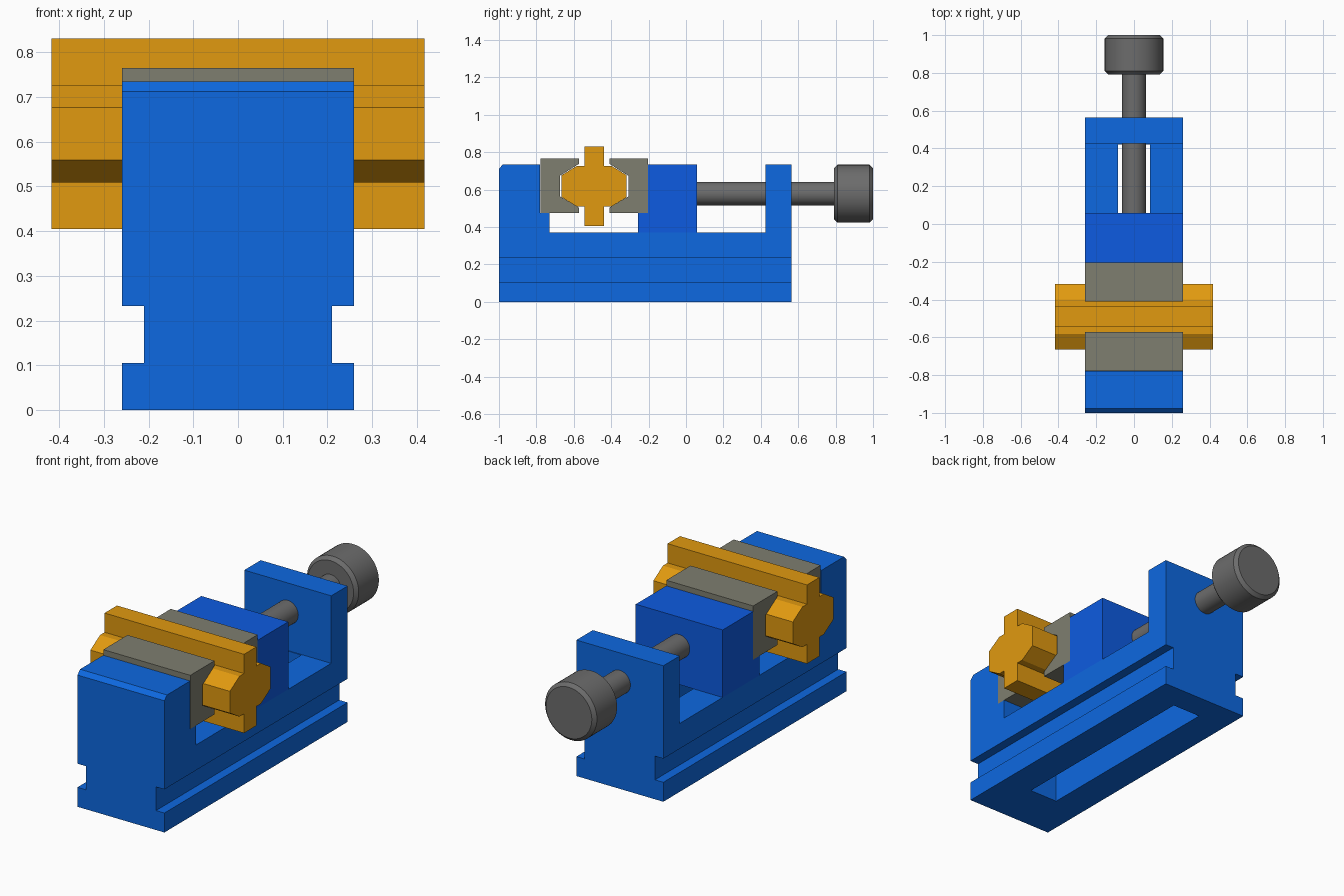
import bpy, bmesh, math
from mathutils import Matrix

if "Cube" in bpy.data.objects:
    bpy.data.objects.remove(bpy.data.objects["Cube"])


def material(name, color):
    m = bpy.data.materials.new(name)
    m.diffuse_color = (*color, 1)
    m.use_nodes = True
    m.node_tree.nodes["Principled BSDF"].inputs["Base Color"].default_value = m.diffuse_color
    return m


BLUE = material("blue", (0.004, 0.14, 0.75))
DEEP_BLUE = material("deep_blue", (0.004, 0.105, 0.75))
ORANGE = material("orange", (0.75, 0.32, 0.005))
STONE = material("stone_grey", (0.21, 0.21, 0.16))
STEEL = material("steel_grey", (0.15, 0.15, 0.15))


def finish(name, bm, mat=None):
    bmesh.ops.recalc_face_normals(bm, faces=bm.faces)
    me = bpy.data.meshes.new(name)
    bm.to_mesh(me)
    bm.free()
    ob = bpy.data.objects.new(name, me)
    bpy.context.collection.objects.link(ob)
    if mat:
        me.materials.append(mat)
    return ob


def extrude_profile(name, pts, half_width, mat):
    """Extrude a (y, z) outline symmetrically along x."""
    bm = bmesh.new()
    face = bm.faces.new([bm.verts.new((-half_width, y, z)) for y, z in pts])
    new = bmesh.ops.extrude_face_region(bm, geom=[face])["geom"]
    bmesh.ops.translate(bm, vec=(2 * half_width, 0, 0),
                        verts=[v for v in new if isinstance(v, bmesh.types.BMVert)])
    return finish(name, bm, mat)


def cut_box(target, name, x, y, z):
    """Subtract a box given by its min/max ranges."""
    bm = bmesh.new()
    size = [b - a for a, b in (x, y, z)]
    mid = [(a + b) / 2 for a, b in (x, y, z)]
    bmesh.ops.create_cube(bm, size=1, matrix=Matrix.Translation(mid) @ Matrix.Diagonal((*size, 1)))
    cutter = finish(name, bm)
    cutter.hide_render = True
    mod = target.modifiers.new(name, "BOOLEAN")
    mod.operation, mod.solver, mod.object = "DIFFERENCE", "EXACT", cutter
    bpy.context.view_layer.objects.active = target
    bpy.ops.object.modifier_apply(modifier=name)
    bpy.data.objects.remove(cutter)


def turned(name, pts, z, mat, sides=48):
    """Lathe a (y, radius) outline around an axis along y at height z."""
    bm = bmesh.new()
    rings = [[bm.verts.new((r * math.sin(2 * math.pi * i / sides), y,
                            z + r * math.cos(2 * math.pi * i / sides)))
              for i in range(sides)] for y, r in pts]
    for a, b in zip(rings, rings[1:]):
        for i in range(sides):
            j = (i + 1) % sides
            bm.faces.new((a[i], a[j], b[j], b[i]))
    bm.faces.new(rings[0])
    bm.faces.new(rings[-1])
    ob = finish(name, bm, mat)
    bpy.ops.object.select_all(action="DESELECT")
    ob.select_set(True)
    bpy.context.view_layer.objects.active = ob
    bpy.ops.object.shade_smooth_by_angle(angle=math.radians(30))
    return ob


W = 0.26        # half width of the vise
MID = -0.491    # y centre of the clamped piece
TOP, FLOOR = 0.735, 0.37

# Fixed body: front jaw with plate seat, floor and rear wall
body = extrude_profile("vise_body", [
    (-1, 0), (0.565, 0), (0.565, TOP), (0.425, TOP), (0.425, FLOOR), (-0.73, FLOOR),
    (-0.73, 0.475), (-0.78, 0.475), (-0.78, TOP), (-0.978, TOP), (-1, 0.712)], W, BLUE)

# Side clamping grooves and the long slot through the floor
for side in (-1, 1):
    cut_box(body, "side_groove", sorted((side * 0.21, side * 0.4)), (-1.1, 0.7), (0.105, 0.233))
cut_box(body, "floor_slot", (-0.085, 0.085), (-0.725, 0.42), (-0.1, 0.45))

# Sliding jaw
extrude_profile("sliding_jaw", [
    (-0.257, FLOOR), (0.058, FLOOR), (0.058, TOP), (-0.203, TOP),
    (-0.203, 0.475), (-0.257, 0.475)], W, DEEP_BLUE)

# Notched jaw plates, mirrored around the clamped piece
plate = [(0.288, 0.765), (0.081, 0.765), (0.081, 0.738), (0.183, 0.674),
         (0.183, 0.563), (0.081, 0.503), (0.081, 0.475), (0.288, 0.475)]
for name, side in (("front_jaw_plate", -1), ("rear_jaw_plate", 1)):
    extrude_profile(name, [(MID + side * y, z) for y, z in plate], W, STONE)

# Clamped bar, quarter outline mirrored to a full cross-section
zc = 0.618
quarter = [(0.053, 0.213), (0.053, 0.109), (0.092, 0.109), (0.174, 0.059)]
half = quarter + [(y, -z) for y, z in reversed(quarter)]
outline = half + [(-y, z) for y, z in reversed(half)]
extrude_profile("clamped_bar", [(MID + y, zc + z) for y, z in outline], 0.417, ORANGE)

# Screw and its chamfered knob
turned("screw_shaft", [(0.05, 0.063), (0.8, 0.063)], 0.578, STEEL)
turned("screw_knob", [(0.792, 0.137), (0.81, 0.155), (0.982, 0.155), (1.0, 0.137)], 0.578, STEEL)
